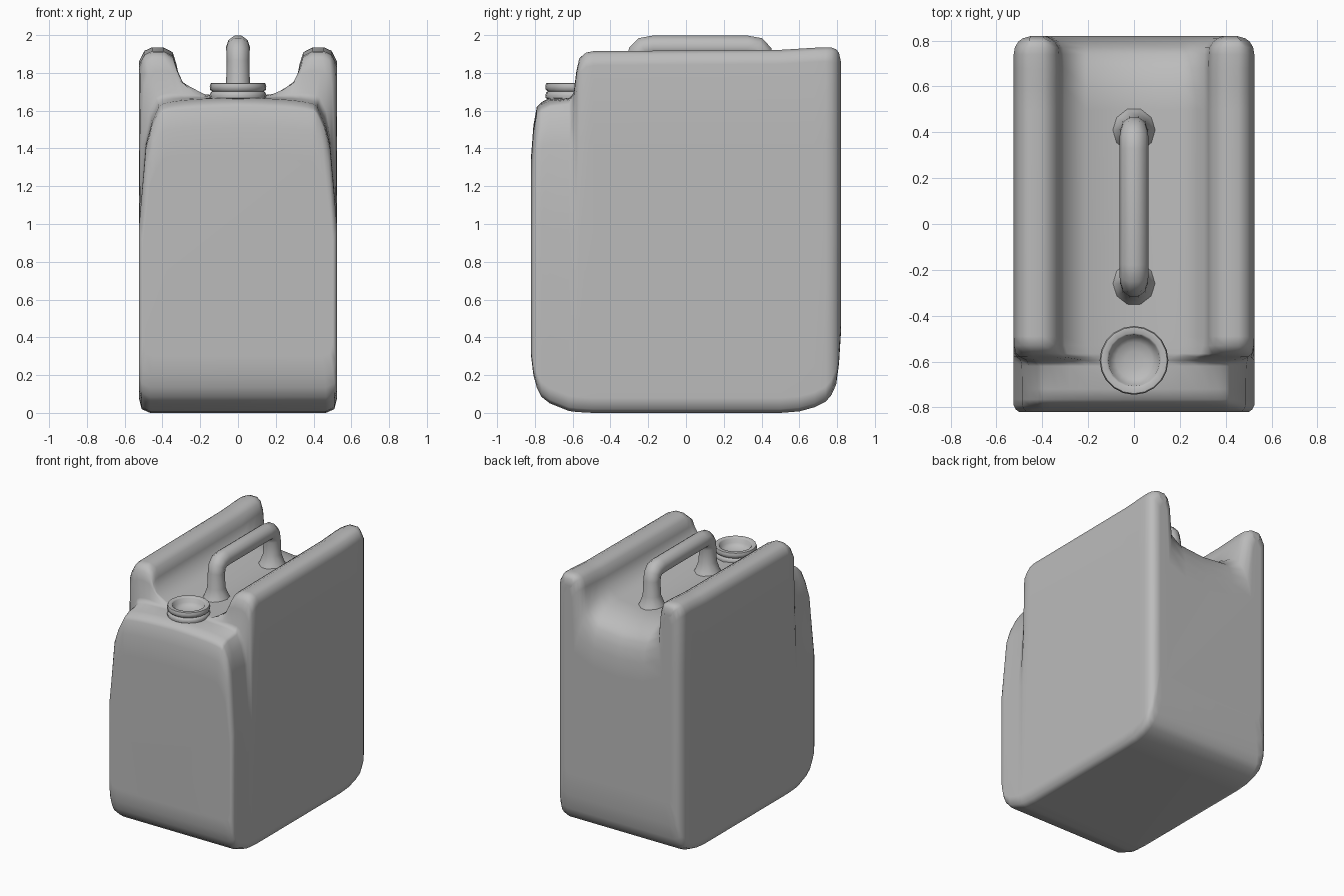
import bpy, bmesh, math

cube = bpy.data.objects.get("Cube")
if cube:
    bpy.data.objects.remove(cube, do_unlink=True)

grey = bpy.data.materials.new("grey plastic")
GREY = (0.5, 0.5, 0.5, 1)
grey.use_nodes = True
grey.diffuse_color = GREY
grey.node_tree.nodes["Principled BSDF"].inputs["Base Color"].default_value = GREY


def finish(obj, angle):
    obj.data.materials.append(grey)
    bpy.ops.object.select_all(action="DESELECT")
    bpy.context.view_layer.objects.active = obj
    obj.select_set(True)
    bpy.ops.object.shade_smooth_by_angle(angle=math.radians(angle))


def loft(name, rings, angle):
    """Skin a list of closed rings and cap both ends."""
    bm = bmesh.new()
    loops = [[bm.verts.new(p) for p in ring] for ring in rings]
    n = len(loops[0])
    for a, b in zip(loops, loops[1:]):
        for i in range(n):
            j = (i + 1) % n
            bm.faces.new((a[i], a[j], b[j], b[i]))
    bm.faces.new(loops[0])
    bm.faces.new(loops[-1])
    bmesh.ops.recalc_face_normals(bm, faces=bm.faces)
    mesh = bpy.data.meshes.new(name)
    bm.to_mesh(mesh)
    bm.free()
    obj = bpy.data.objects.new(name, mesh)
    bpy.context.collection.objects.link(obj)
    finish(obj, angle)
    return obj


# Upper half profiles (x, z): sloped front shoulder
SHOULDER = [(.525, .95), (.488, 1.42), (.455, 1.54), (.42, 1.62), (.40, 1.635), (.37, 1.643),
            (.33, 1.65), (.28, 1.656), (.2, 1.662), (.1, 1.667), (0, 1.67)]


def rail_profile(w, inner, top, floor):
    """Raised side rail falling in a fillet to the valley floor."""
    mid = (w + inner) / 2
    return [(w, .95), (w, 1.42), (w, top - .075), (w - .03, top - .018), (mid + .03, top),
            (mid - .03, top), (inner + .02, top - .025), (inner, top - .09),
            (inner - .02, floor + .09), (.21, floor + .02), (0, floor)]


def section(y, base, upper, scale=1.0, crown=None):
    w = upper[0][0]
    low = [(0, base), (w - .06, base), (w - .015, base + .02), (w, base + .08)]
    if crown:
        k = (crown - base) / 1.67
        upper = [(x, base + z * k) for x, z in upper]
    half = [(x * scale, z) for x, z in low + upper]
    return ([(x, y, z) for x, z in half]
            + [(-x, y, z) for x, z in reversed(half[1:-1])])


def blend(t):
    rail = rail_profile(.525, .325, 1.915, 1.67)
    return [(a + (c - a) * t, b + (d - b) * t) for (a, b), (c, d) in zip(SHOULDER, rail)]


# Body: front face, shoulder, rise into the rails
rings = [section(-.82, .30, SHOULDER, .955, 1.36),
         section(-.808, .20, SHOULDER, .985, 1.52),
         section(-.79, .135, SHOULDER, 1, 1.62),
         section(-.765, .085, SHOULDER, 1, 1.645)]
for y, base, t in [(-.72, .05, 0), (-.62, .01, .05), (-.595, .007, .18),
                   (-.58, .005, .62), (-.565, .004, .86), (-.53, .002, .97), (-.49, 0, 1)]:
    rings.append(section(y, base, blend(t)))
# Long rails, then the rounded back
for y, base, w, inner, top, floor in [
        (.5, 0, .525, .325, 1.922, 1.668), (.6, .008, .525, .325, 1.928, 1.655),
        (.68, .03, .525, .325, 1.933, 1.63), (.74, .06, .525, .327, 1.935, 1.59),
        (.77, .095, .52, .33, 1.934, 1.55), (.795, .15, .505, .345, 1.925, 1.49),
        (.81, .26, .485, .365, 1.905, 1.41), (.82, .42, .45, .39, 1.86, 1.28)]:
    rings.append(section(y, base, rail_profile(w, inner, top, floor)))
body = loft("body", rings, 60)
body.modifiers.new("even shading", "WEIGHTED_NORMAL")

# Carrying handle with flared feet
curve = bpy.data.curves.new("handle", "CURVE")
curve.dimensions = "3D"
curve.bevel_depth = .063
curve.bevel_resolution = 3
curve.use_fill_caps = True
path = [(.335, 1.63, 1.9), (.335, 1.69, 1.35), (.337, 1.75, 1), (.335, 1.86, .95),
        (.325, 1.905, .97), (.3, 1.93, 1), (.25, 1.937, 1)]
path = [(-y, z, r) for y, z, r in path] + [(y, z, r) for y, z, r in reversed(path)]
spline = curve.splines.new("POLY")
spline.points.add(len(path) - 1)
for point, (y, z, r) in zip(spline.points, path):
    point.co = (0, y + .075, z, 1)
    point.radius = r
handle = bpy.data.objects.new("handle", curve)
bpy.context.collection.objects.link(handle)
bpy.ops.object.select_all(action="DESELECT")
bpy.context.view_layer.objects.active = handle
handle.select_set(True)
bpy.ops.object.convert(target="MESH")
finish(bpy.context.view_layer.objects.active, 60)

# Filler neck with two thread rings and a dished opening
NECK = [(.13, 1.62), (.135, 1.66), (.148, 1.667), (.15, 1.68), (.146, 1.695), (.137, 1.702),
        (.147, 1.71), (.15, 1.73), (.145, 1.745), (.12, 1.747), (.112, 1.74),
        (.106, 1.71), (.08, 1.69), (.04, 1.681), (.005, 1.679)]
SIDES = 20
loft("filler_neck", [[(r * math.cos(a), -.595 + r * math.sin(a), z)
                      for a in (math.tau * i / SIDES for i in range(SIDES))]
                     for r, z in NECK], 50)
